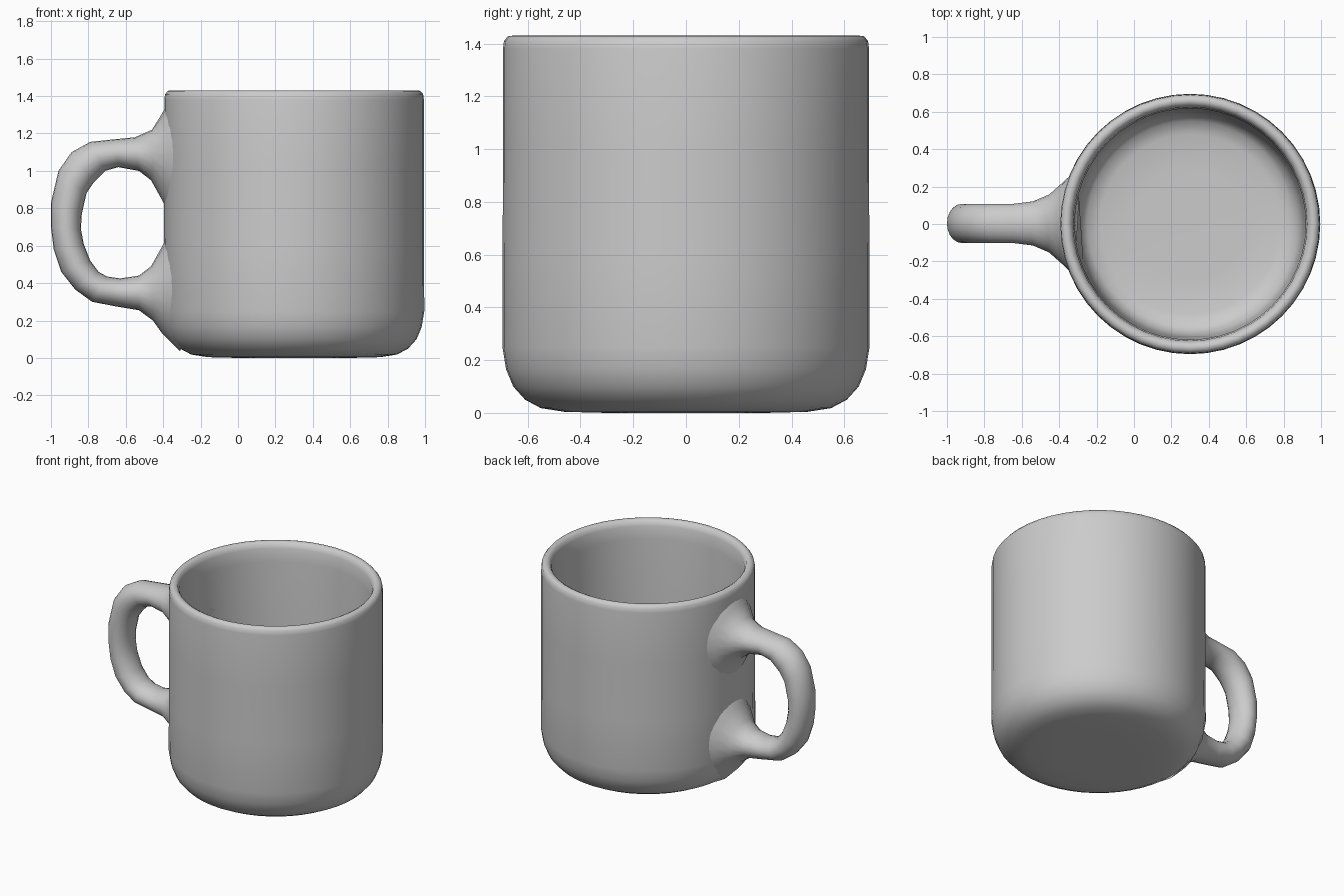
import bpy, bmesh
from math import cos, sin, pi, sqrt
from mathutils import Vector

CX, R = 0.3, 0.695


def make_object(name, rings, closed_fan=False):
    """Skin a list of vertex rings and close both ends."""
    bm = bmesh.new()
    loops = [[bm.verts.new(p) for p in ring] for ring in rings]
    for a, b in zip(loops, loops[1:]):
        n = len(a)
        for i in range(n):
            bm.faces.new((a[i], a[(i + 1) % n], b[(i + 1) % n], b[i]))
    bm.faces.new(loops[0])
    bm.faces.new(loops[-1])
    bmesh.ops.recalc_face_normals(bm, faces=bm.faces)
    mesh = bpy.data.meshes.new(name)
    bm.to_mesh(mesh)
    bm.free()
    obj = bpy.data.objects.new(name, mesh)
    bpy.context.collection.objects.link(obj)
    bpy.ops.object.select_all(action='DESELECT')
    obj.select_set(True)
    bpy.context.view_layer.objects.active = obj
    bpy.ops.object.shade_smooth_by_angle(angle=pi / 3)
    return obj


# Cup: outside from base to rim, then down the inside to the floor
profile = [(0.3, 0.0), (0.46, 0.004), (0.55, 0.018), (0.61, 0.05), (0.655, 0.1),
           (0.682, 0.165), (0.696, 0.25), (0.695, 0.6), (0.694, 1.0), (0.694, 1.38),
           (0.69, 1.41), (0.675, 1.428), (0.655, 1.43), (0.637, 1.42), (0.625, 1.39),
           (0.618, 1.3), (0.61, 0.7), (0.602, 0.25), (0.585, 0.17), (0.55, 0.125),
           (0.48, 0.105), (0.3, 0.1)]
N = 48
make_object("cup_body", [[(CX + r * cos(2 * pi * i / N), r * sin(2 * pi * i / N), z)
                          for i in range(N)] for r, z in profile])

# Handle: outer x, z, inner x, z, half width, and how far it wraps the cup
sections = [
    (-0.36, 1.39, -0.36, 0.76, 0.31, 1), (-0.41, 1.30, -0.415, 0.86, 0.22, 0.9),
    (-0.46, 1.22, -0.465, 0.95, 0.155, 0.5), (-0.55, 1.18, -0.53, 1.0, 0.118, 0),
    (-0.65, 1.17, -0.64, 1.02, 0.105, 0), (-0.79, 1.155, -0.71, 1.0, 0.105, 0),
    (-0.89, 1.10, -0.77, 0.94, 0.105, 0), (-0.96, 1.0, -0.81, 0.88, 0.105, 0),
    (-1.0, 0.83, -0.835, 0.77, 0.105, 0), (-1.0, 0.70, -0.84, 0.69, 0.105, 0),
    (-0.985, 0.58, -0.825, 0.61, 0.105, 0), (-0.945, 0.46, -0.79, 0.52, 0.105, 0),
    (-0.87, 0.365, -0.745, 0.46, 0.105, 0), (-0.78, 0.30, -0.70, 0.435, 0.105, 0),
    (-0.65, 0.275, -0.63, 0.425, 0.105, 0), (-0.53, 0.255, -0.53, 0.44, 0.118, 0),
    (-0.455, 0.20, -0.465, 0.49, 0.155, 0.5), (-0.405, 0.13, -0.415, 0.58, 0.22, 0.9),
    (-0.31, 0.035, -0.36, 0.68, 0.31, 1)]
rings = []
for ox, oz, ix, iz, w, wrap in sections:
    mid = Vector(((ox + ix) / 2, 0.003, (oz + iz) / 2))
    half = Vector((ox - ix, 0, oz - iz)) / 2
    ring = []
    for i in range(20):
        a = 2 * pi * i / 20
        p = mid + half * cos(a) + Vector((0, w * sin(a), 0))
        p.x += wrap * (R - sqrt(R * R - p.y * p.y))
        ring.append(p)
    rings.append(ring)
make_object("handle", rings)
